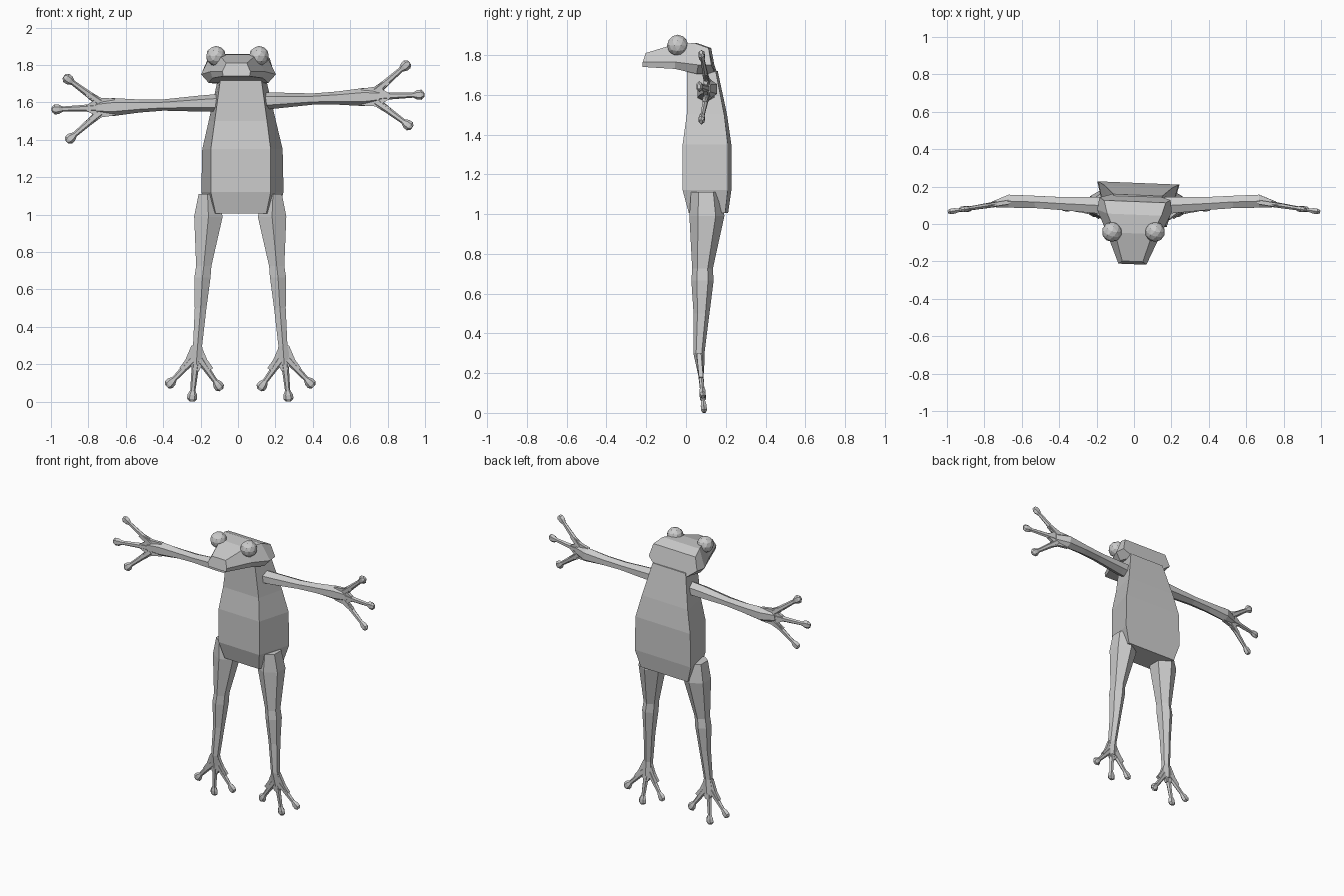
import bpy, bmesh, math
from mathutils import Vector, Matrix

if "Cube" in bpy.data.objects:
    bpy.data.objects.remove(bpy.data.objects["Cube"])

skin = bpy.data.materials.new("skin_grey")
skin.diffuse_color = (0.6, 0.6, 0.6, 1)
skin.use_nodes = True
skin.node_tree.nodes["Principled BSDF"].inputs["Base Color"].default_value = skin.diffuse_color


def finish(name, bm):
    bmesh.ops.recalc_face_normals(bm, faces=bm.faces)
    me = bpy.data.meshes.new(name)
    bm.to_mesh(me)
    bm.free()
    me.materials.append(skin)
    ob = bpy.data.objects.new(name, me)
    bpy.context.collection.objects.link(ob)
    return ob


def loft(name, rings):
    """Skin a list of equal-length rings and cap both ends."""
    bm = bmesh.new()
    rows = [[bm.verts.new(p) for p in r] for r in rings]
    n = len(rows[0])
    for a, b in zip(rows, rows[1:]):
        for i in range(n):
            j = (i + 1) % n
            bm.faces.new((a[i], a[j], b[j], b[i]))
    bm.faces.new(rows[0])
    bm.faces.new(rows[-1])
    return finish(name, bm)


def ring(c, u, v, ru, rv, n=6):
    """Ring of n points around c on axes u and v."""
    return [c + u * ru * math.cos(2 * math.pi * i / n)
            + v * rv * math.sin(2 * math.pi * i / n) for i in range(n)]


def digit(name, a, b):
    """Thin finger or toe with a round pad at b."""
    d = (b - a).normalized()
    u = d.cross(Vector((0, 1, 0))).normalized()
    v = d.cross(u)
    L = (b - a).length
    stops = [(0, .024, .016), (L * .35, .018, .014), (L - .035, .014, .011),
             (L - .012, .026, .017), (L + .01, .027, .017), (L + .024, .014, .009)]
    loft(name, [ring(a + d * t, u, v, r, s) for t, r, s in stops])


def plate(name, pts, t):
    """Webbed palm or sole: an outline thickened along y."""
    off = Vector((0, t, 0))
    loft(name, [[p - off for p in pts], [p + off for p in pts]])


def mirrored(half):
    return half + [(d, -s) for d, s in reversed(half)]


# Torso: four-sided sections, narrower at the front (z, front, back, y0, y1)
torso = loft("torso", [
    [Vector((.015 - f, y0, z)), Vector((.015 + f, y0, z)),
     Vector((.015 + b, y1, z)), Vector((.015 - b, y1, z))]
    for z, f, b, y0, y1 in [
        (1.005, .135, .185, .02, .205), (1.12, .16, .22, -.01, .22),
        (1.35, .16, .215, -.01, .22), (1.5, .14, .18, .01, .20),
        (1.72, .11, .13, .01, .155)]])

# Head: six-sided sections from snout to nape
head = loft("head", [
    [Vector((x, y, z)) for x, y, z in [
        (-tw, y, tz), (tw, y, tz), (mw, my, mz),
        (bw, by, bz), (-bw, by, bz), (-mw, my, mz)]]
    for y, tw, tz, mw, my, mz, bw, by, bz in [
        (-.20, .055, 1.81, .075, -.215, 1.765, .07, -.215, 1.74),
        (-.05, .10, 1.855, .145, -.05, 1.765, .135, -.05, 1.73),
        (.05, .145, 1.86, .20, .07, 1.75, .16, .06, 1.705),
        (.12, .165, 1.835, .19, .135, 1.75, .125, .155, 1.70)]])
for ob in (torso, head):
    ob.rotation_euler.z = -.04

# Eyes
for side, label in ((-1, "left"), (1, "right")):
    bm = bmesh.new()
    bmesh.ops.create_icosphere(bm, subdivisions=2, radius=.054,
                               matrix=Matrix.Translation((side * .115 - .003, -.042, 1.848)))
    finish(label + "_eye", bm)

Y = Vector((0, 1, 0))
for side, label in ((-1, "left"), (1, "right")):
    # Arm frame: d outward, s up, tilted slightly about the chest
    tilt = Matrix.Rotation(-.04, 3, 'Y')

    def arm(d, s, y=None):
        if y is None:
            y = .115 - .16 * (d - .68)
        return tilt @ Vector((side * d, 0, s)) + Vector((0, y, 1.602))

    up = tilt @ Vector((0, 0, 1))
    loft(label + "_arm", [
        ring(arm(d, 0, y), up, Y, rz, ry) for d, y, rz, ry in [
            (.08, .10, .048, .05), (.2, .10, .043, .05), (.4, .11, .03, .04),
            (.53, .118, .035, .038), (.67, .122, .048, .04), (.76, .105, .035, .017)]])
    plate(label + "_palm", [arm(d, s) for d, s in mirrored([
        (.66, .045), (.73, .052), (.80, .085), (.815, .065), (.775, .036), (.81, .015)])], .011)
    for i, (a, b) in enumerate([((.74, .028), (.905, .16)), ((.75, 0), (.972, 0)),
                                ((.74, -.028), (.905, -.16))]):
        digit(f"{label}_finger_{i + 1}", arm(*a), arm(*b))

    # Leg frame: mirrored about the hips
    def leg(x, z, y=None):
        if y is None:
            y = .065 + .09 * (.3 - z)
        return Vector((.012 + side * x, y, z))

    loft(label + "_leg", [
        ring(leg(x, z, y), Y, Vector((1, 0, 0)), ry, rx) for x, z, y, rx, ry in [
            (.175, 1.11, .10, .055, .075), (.17, .99, .105, .088, .088),
            (.195, .725, .083, .047, .052), (.202, .665, .083, .05, .056),
            (.212, .5, .078, .036, .04), (.228, .3, .065, .028, .028),
            (.235, .2, .075, .045, .016)]])
    plate(label + "_sole", [leg(.235 + s, z) for z, s in mirrored([
        (.30, .026), (.225, .058), (.18, .09), (.165, .068), (.20, .032), (.165, .015)])], .011)
    for i, (a, b) in enumerate([((.255, .225), (.375, .098)), ((.237, .22), (.257, .025)),
                                ((.215, .225), (.115, .083))]):
        digit(f"{label}_toe_{i + 1}", leg(*a), leg(*b))
